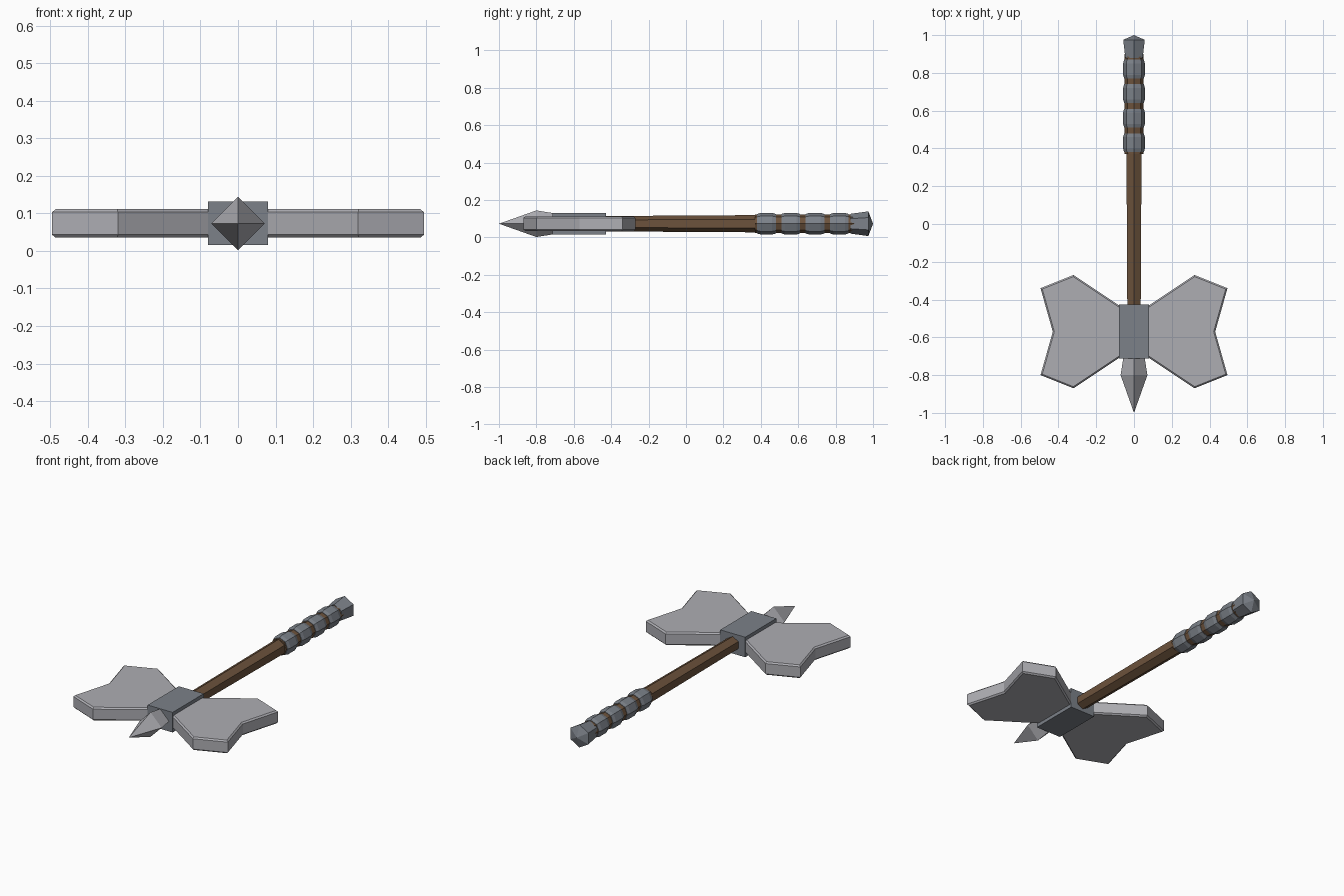
import bpy, bmesh, math

if "Cube" in bpy.data.objects:
    bpy.data.objects.remove(bpy.data.objects["Cube"])

ZC = 0.073


def material(name, color):
    m = bpy.data.materials.new(name)
    m.diffuse_color = (*color, 1)
    m.use_nodes = True
    m.node_tree.nodes["Principled BSDF"].inputs["Base Color"].default_value = m.diffuse_color
    return m


wood = material("wood", (0.15, 0.085, 0.045))
iron = material("iron", (0.20, 0.22, 0.25))
steel = material("steel", (0.42, 0.42, 0.45))


def finish(name, bm, mat):
    bmesh.ops.recalc_face_normals(bm, faces=bm.faces)
    me = bpy.data.meshes.new(name)
    bm.to_mesh(me)
    bm.free()
    me.materials.append(mat)
    ob = bpy.data.objects.new(name, me)
    bpy.context.collection.objects.link(ob)
    return ob


def turned(name, profile, sides, mat):
    """Faceted solid along y from (y, radius) pairs, one corner pointing up."""
    bm = bmesh.new()
    rings = []
    for y, r in profile:
        n = 1 if r == 0 else sides
        rings.append([bm.verts.new((r * math.sin(math.tau * i / sides), y,
                                    ZC + r * math.cos(math.tau * i / sides)))
                      for i in range(n)])
    for a, b in zip(rings, rings[1:]):
        for i in range(sides):
            j = (i + 1) % sides
            if len(b) == 1:
                bm.faces.new((a[i], a[j], b[0]))
            else:
                bm.faces.new((a[i], a[j], b[j], b[i]))
    for ring in (rings[0], rings[-1]):
        if len(ring) > 1:
            bm.faces.new(ring)
    return finish(name, bm, mat)


# Wooden shaft and thicker grip
turned("shaft", [(-0.44, 0.041), (0.38, 0.046)], 6, wood)
turned("grip", [(0.37, 0.049), (0.90, 0.049)], 8, wood)

# Metal grip bands
for k in range(4):
    y = 0.43 + 0.13 * k
    turned(f"grip_band_{k + 1}", [(y - 0.05, 0.052), (y - 0.03, 0.058),
                                  (y + 0.03, 0.058), (y + 0.05, 0.052)], 8, iron)

# Pommel and front spike
turned("pommel", [(0.88, 0.053), (0.975, 0.066), (1.0, 0.0)], 6, iron)
turned("spike", [(-0.70, 0.055), (-0.80, 0.071), (-1.0, 0.0)], 4, steel)

# Head block
bm = bmesh.new()
bmesh.ops.create_cube(bm, size=1)
for v in bm.verts:
    v.co = (v.co.x * 0.16, v.co.y * 0.285 - 0.57, v.co.z * 0.116 + ZC)
finish("head_block", bm, iron)

# Twin blades: extruded outline with a small chamfer
outline = [(0.07, -0.437), (0.32, -0.27), (0.495, -0.34), (0.43, -0.57),
           (0.495, -0.80), (0.32, -0.87), (0.07, -0.703)]
for name, side in (("right_blade", 1), ("left_blade", -1)):
    bm = bmesh.new()
    base = bm.faces.new([bm.verts.new((side * x, y, ZC - 0.038)) for x, y in outline])
    ext = bmesh.ops.extrude_face_region(bm, geom=[base])
    for v in ext["geom"]:
        if isinstance(v, bmesh.types.BMVert):
            v.co.z += 0.076
    bmesh.ops.recalc_face_normals(bm, faces=bm.faces)
    rims = [e for e in bm.edges if abs(e.verts[0].co.z - e.verts[1].co.z) < 1e-5]
    bmesh.ops.bevel(bm, geom=rims, offset=0.008, segments=1, affect='EDGES')
    finish(name, bm, steel)
